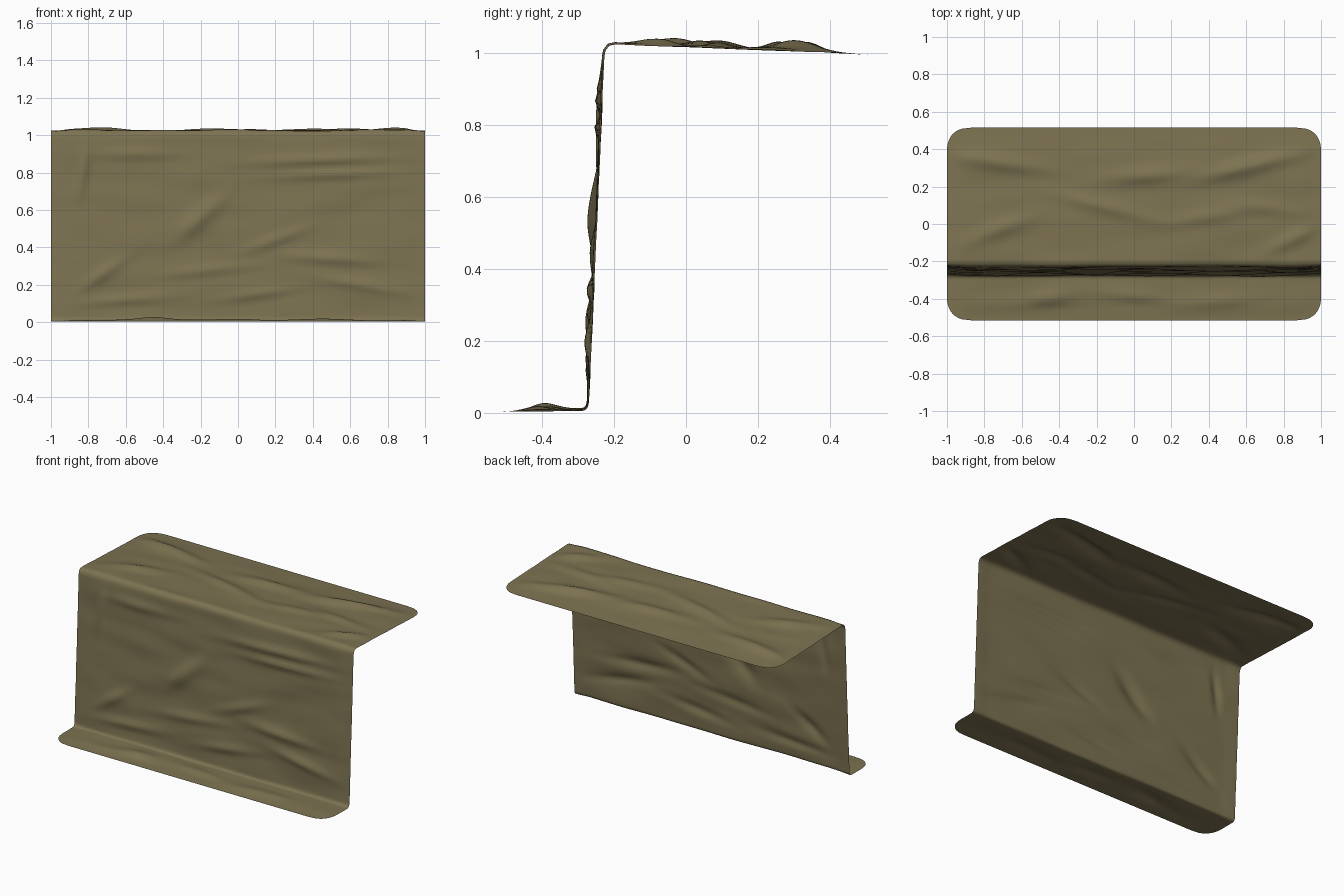
import bpy, bmesh, math
from mathutils import Vector, noise

if "Cube" in bpy.data.objects:
    bpy.data.objects.remove(bpy.data.objects["Cube"])

NX, NS = 160, 170

# Side profile of the draped sheet (y, z), walked from front hem to back hem
profile = [(-0.515, 0.003), (-0.29, 0.003), (-0.275, 0.008), (-0.268, 0.024),
           (-0.224, 0.995), (-0.219, 1.015), (-0.205, 1.022), (0.515, 0.995)]
lens = [0.0]
for a, b in zip(profile, profile[1:]):
    lens.append(lens[-1] + math.dist(a, b))
TOTAL = lens[-1]


def point(s):
    s = min(max(s, 0), TOTAL)
    for i in range(len(profile) - 1):
        if s <= lens[i + 1] or i == len(profile) - 2:
            t = (s - lens[i]) / (lens[i + 1] - lens[i])
            return Vector((0, *profile[i])).lerp(Vector((0, *profile[i + 1])), t)


def normal(s):
    d = point(s + 0.015) - point(s - 0.015)
    return Vector((0, -d.z, d.y)).normalized()


def smooth(t):
    t = min(max(t, 0), 1)
    return t * t * (3 - 2 * t)


# Wrinkle ridges: x, distance along sheet, half length, half width, angle, height
def top(y): return lens[6] + y + 0.205
def wall(z): return lens[3] + z - 0.024
ridges = [
    (-0.72, top(0.33), 0.24, 0.045, -8, 0.022), (0.08, top(0.26), 0.22, 0.045, 4, 0.020),
    (0.62, top(0.31), 0.26, 0.045, 14, 0.026), (-0.15, top(0.09), 0.28, 0.04, -14, 0.018),
    (0.40, top(0.04), 0.20, 0.04, 8, 0.016), (0.68, top(0.09), 0.18, 0.04, -6, 0.014),
    (-0.72, top(-0.03), 0.18, 0.045, 20, 0.018), (0.85, top(-0.08), 0.16, 0.04, 25, 0.018),
    (-0.20, wall(0.56), 0.16, 0.05, 42, 0.022), (0.45, wall(0.87), 0.32, 0.025, 2, 0.016),
    (0.50, wall(0.79), 0.30, 0.022, 2, 0.016), (-0.55, wall(0.90), 0.22, 0.03, 0, 0.013),
    (-0.83, wall(0.80), 0.12, 0.03, 82, 0.014), (0.20, wall(0.44), 0.18, 0.03, 20, 0.013),
    (0.50, wall(0.34), 0.24, 0.03, -4, 0.014), (-0.15, wall(0.28), 0.24, 0.03, 6, 0.012),
    (-0.72, wall(0.26), 0.14, 0.035, 35, 0.014), (0.65, wall(0.20), 0.20, 0.03, -10, 0.014),
    (0.10, wall(0.15), 0.22, 0.03, 8, 0.012), (-0.60, wall(0.12), 0.22, 0.03, 4, 0.012),
    (-0.45, 0.12, 0.12, 0.045, 3, 0.018), (0.0, 0.13, 0.16, 0.035, -4, 0.010),
    (0.50, 0.11, 0.22, 0.04, 4, 0.009),
]
ridges = [(x, s, l, w, math.cos(math.radians(a)), math.sin(math.radians(a)), h)
          for x, s, l, w, a, h in ridges]


def wrinkle(x, s):
    h = 0.006 + 0.006 * noise.noise(Vector((x * 3, s * 9, 1.7)))
    for cx, cs, l, w, c, n, amp in ridges:
        u, v = (x - cx) * c + (s - cs) * n, (s - cs) * c - (x - cx) * n
        h += amp * math.exp(-(u / l) ** 2 - (v / w) ** 2)
    fade = smooth(min(s, (TOTAL - s) * 0.6) / 0.10) * (0.35 + 0.65 * smooth((1 - abs(x)) / 0.12))
    return max(h, 0) * fade


def half_width(s):
    # rounded corners at both hems
    r = 0.13
    d = min(s, TOTAL - s)
    if d >= r:
        return 1.0
    return 1 - r * (1 - (1 - (1 - d / r) ** 2.4) ** (1 / 2.4))


# Draped cloth sheet
bm = bmesh.new()
rows = []
for j in range(NS + 1):
    t = j / NS
    s = TOTAL * (t - 0.9 * math.sin(2 * math.pi * t) / (2 * math.pi) * 0.6)
    p, n, hw = point(s), normal(s), half_width(s)
    row = []
    for i in range(NX + 1):
        x = (2 * i / NX - 1) * hw
        row.append(bm.verts.new(p + n * wrinkle(x, s) + Vector((x, 0, 0))))
    rows.append(row)
for a, b in zip(rows, rows[1:]):
    for i in range(NX):
        bm.faces.new((a[i], a[i + 1], b[i + 1], b[i])).smooth = True
mesh = bpy.data.meshes.new("draped_cloth")
bm.to_mesh(mesh)
bm.free()

cloth = bpy.data.objects.new("draped_cloth", mesh)
bpy.context.collection.objects.link(cloth)
mat = bpy.data.materials.new("olive_canvas")
mat.diffuse_color = (0.205, 0.170, 0.083, 1)
mat.use_nodes = True
mat.node_tree.nodes["Principled BSDF"].inputs["Base Color"].default_value = mat.diffuse_color
mesh.materials.append(mat)
